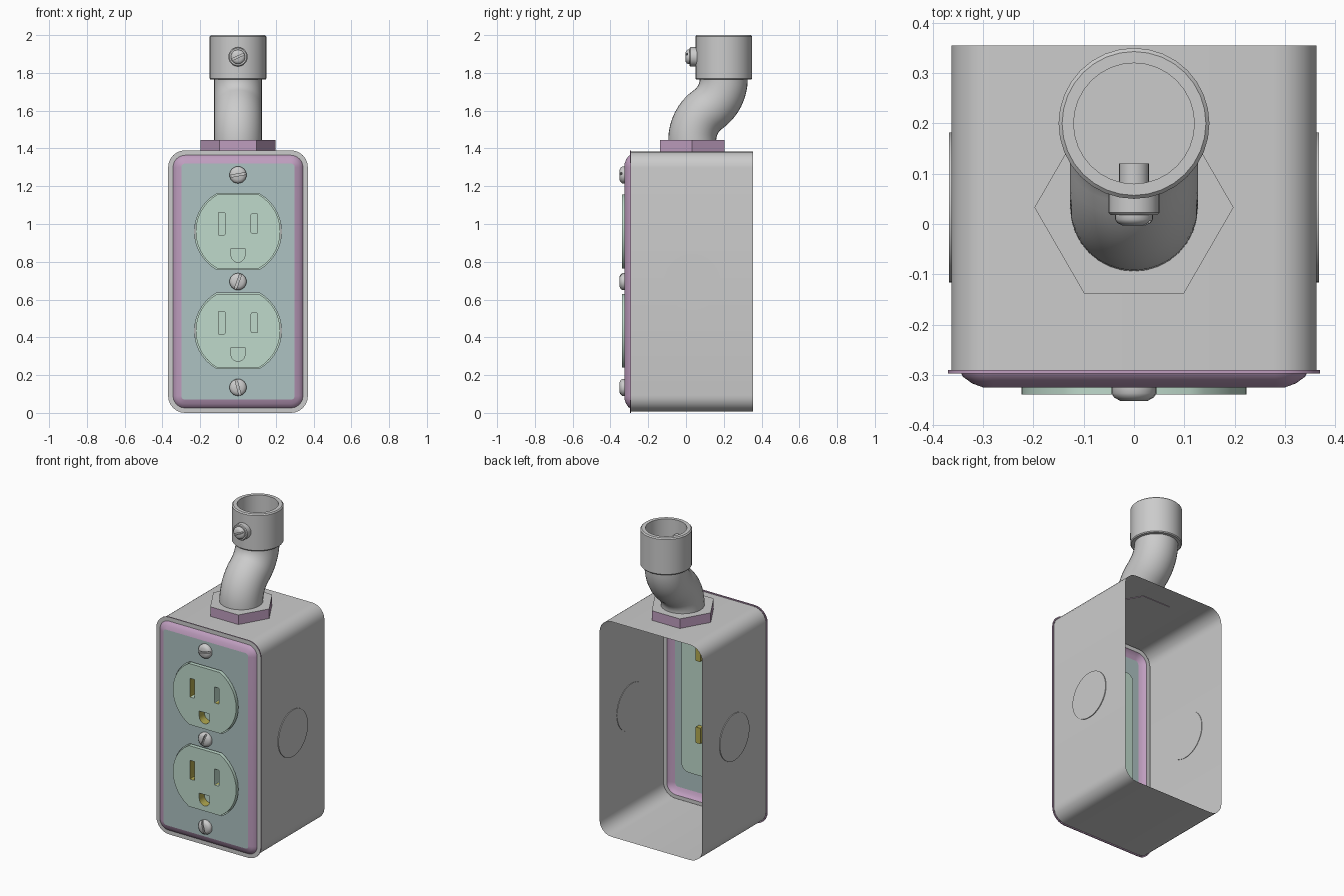
import bpy, bmesh
from math import sin, cos, pi, radians, asin, atan
from mathutils import Vector, Matrix

if "Cube" in bpy.data.objects:
    bpy.data.objects.remove(bpy.data.objects["Cube"])

CZ = 0.695          # height of the box centre
ADD = 0.325         # half height minus half width for every cover outline


def material(name, r, g, b):
    m = bpy.data.materials.new(name)
    m.diffuse_color = (r, g, b, 1)
    m.use_nodes = True
    m.node_tree.nodes["Principled BSDF"].inputs["Base Color"].default_value = m.diffuse_color
    return m


LILAC = material("lilac", 0.52, 0.34, 0.52)
TEAL = material("teal_grey", 0.42, 0.54, 0.54)
MINT = material("mint", 0.52, 0.70, 0.60)
BRASS = material("brass", 0.45, 0.40, 0.08)


def finish(ob, mat=None, angle=35):
    bm = bmesh.new()
    bm.from_mesh(ob.data)
    bmesh.ops.remove_doubles(bm, verts=bm.verts, dist=0.0002)
    bmesh.ops.recalc_face_normals(bm, faces=bm.faces)
    bm.to_mesh(ob.data)
    bm.free()
    if mat:
        ob.data.materials.clear()
        ob.data.materials.append(mat)
    bpy.ops.object.select_all(action='DESELECT')
    ob.select_set(True)
    bpy.context.view_layer.objects.active = ob
    bpy.ops.object.shade_smooth_by_angle(angle=radians(angle))
    return ob


def loft(name, rings, mat=None, cap0=False, cap1=False, angle=35):
    """Skin a list of equal-length closed rings."""
    bm = bmesh.new()
    vs = [[bm.verts.new(p) for p in ring] for ring in rings]
    n = len(vs[0])
    for a, b in zip(vs, vs[1:]):
        for i in range(n):
            j = (i + 1) % n
            bm.faces.new((a[i], a[j], b[j], b[i]))
    if cap0:
        bm.faces.new(vs[0])
    if cap1:
        bm.faces.new(vs[-1])
    me = bpy.data.meshes.new(name)
    bm.to_mesh(me)
    bm.free()
    ob = bpy.data.objects.new(name, me)
    bpy.context.collection.objects.link(ob)
    return finish(ob, mat, angle)


def lathe(name, profile, origin, axis, mat=None, n=32, cap0=True, cap1=True):
    """Turn (radius, distance) pairs around an axis."""
    rot = Vector((0, 0, 1)).rotation_difference(Vector(axis)).to_matrix()
    rings = [[Vector(origin) + rot @ Vector((r * cos(2 * pi * i / n), r * sin(2 * pi * i / n), d))
              for i in range(n)] for r, d in profile]
    return loft(name, rings, mat, cap0, cap1)


def plate(name, loops, y0, y1, mat=None, fill='BOTH'):
    """Extrude x-z outlines (inner loops become holes) from y0 to y1."""
    cu = bpy.data.curves.new(name, 'CURVE')
    cu.dimensions = '2D'
    cu.fill_mode = fill
    cu.extrude = abs(y1 - y0) / 2
    for loop in loops:
        s = cu.splines.new('POLY')
        s.points.add(len(loop) - 1)
        for p, (x, z) in zip(s.points, loop):
            p.co = (x, z, 0, 1)
        s.use_cyclic_u = True
    ob = bpy.data.objects.new(name, cu)
    bpy.context.collection.objects.link(ob)
    ob.rotation_euler = (pi / 2, 0, 0)
    ob.location.y = (y0 + y1) / 2
    bpy.ops.object.select_all(action='DESELECT')
    ob.select_set(True)
    bpy.context.view_layer.objects.active = ob
    bpy.ops.object.convert(target='MESH')
    return finish(bpy.context.view_layer.objects.active, mat)


def rounded(hw, hh, r, cx=0.0, cz=CZ, n=6):
    pts = []
    for q, (sx, sz) in enumerate(((1, 1), (-1, 1), (-1, -1), (1, -1))):
        for i in range(n + 1):
            a = pi / 2 * (q + i / n)
            pts.append((cx + sx * (hw - r) + r * cos(a), cz + sz * (hh - r) + r * sin(a)))
    return pts


def cover_ring(hw, y):
    return [(x, y, z) for x, z in rounded(hw, hw + ADD, hw - 0.28)]


def socket_outline(cz, grow=0.0, n=14):
    r, h = 0.224 + grow, 0.195 + grow
    a = asin(h / r)
    right = [(r * cos(t), r * sin(t)) for t in (-a + 2 * a * i / n for i in range(n + 1))]
    return [(x, cz + z) for x, z in right] + [(-x, cz - z) for x, z in right]


def slots(cz):
    rect = lambda x, z, w, h: rounded(w, h, 0.004, x, z, 2)
    ground = [(0.037, cz - 0.09), (-0.037, cz - 0.09)]
    ground += [(0.037 * cos(pi + pi * i / 10), cz - 0.125 + 0.037 * sin(pi + pi * i / 10)) for i in range(11)]
    return [rect(-0.087, cz + 0.042, 0.017, 0.06), rect(0.087, cz + 0.042, 0.017, 0.051), ground]


def screw(name, z, y, r, h, slot_angle):
    """Domed slotted screw head facing the front."""
    head = lathe(name, [(r, 0), (r, h * .45), (r * .88, h * .75), (r * .6, h)], (0, y, z), (0, -1, 0), n=24)
    rot = Matrix.Rotation(radians(-slot_angle), 4, 'Y')
    bpy.ops.mesh.primitive_cube_add(size=1)
    cut = bpy.context.object
    cut.matrix_world = Matrix.Translation((0, y - h, z)) @ rot @ Matrix.Diagonal((r * 3, h * .9, r * .24, 1))
    cut.hide_render = True
    mod = head.modifiers.new("slot", 'BOOLEAN')
    mod.operation, mod.object = 'DIFFERENCE', cut
    bpy.context.view_layer.objects.active = head
    bpy.ops.object.modifier_apply(modifier=mod.name)
    bpy.data.objects.remove(cut)
    finish(head)


# Open-backed box shell and its front flange
shell = lambda y: [(x, y, z) for x, z in rounded(0.363, 0.363 + ADD, 0.085)]
loft("box_shell", [shell(-0.29), shell(0.355)])
loft("cover_edge", [cover_ring(0.363, -0.290), cover_ring(0.370, -0.290), cover_ring(0.370, -0.297)], LILAC)
loft("cover_flange", [cover_ring(0.370, -0.297), cover_ring(0.344, -0.297)])
loft("cover_bead", [cover_ring(0.344, -0.297), cover_ring(0.340, -0.304),
                    cover_ring(0.322, -0.317), cover_ring(0.300, -0.325)], LILAC)

# Cover panel with two socket openings
centres = (0.96, 0.435)
plate("cover_panel", [rounded(0.300, 0.300 + ADD, 0.02)] + [socket_outline(c, 0.006) for c in centres],
      -0.325, -0.319, TEAL)

# Sockets, brass slot linings and contacts on the back
for label, c in zip(("upper", "lower"), centres):
    plate(label + "_socket_face", [socket_outline(c)] + slots(c), -0.339, -0.285, MINT)
    for i, s in enumerate(slots(c)):
        inner = [(x * 0.999, z) for x, z in s]
        plate(f"{label}_slot_lining_{i}", [inner], -0.3385, -0.286, BRASS, 'NONE')
        plate(f"{label}_contact_{i}", [s], -0.276, -0.245, BRASS)
plate("socket_body", [rounded(0.225, 0.49, 0.05)], -0.286, -0.275, MINT)

# Cover screws
for name, z, a in (("top", 1.26, 10), ("middle", CZ, 70), ("bottom", 0.135, 105)):
    screw(name + "_screw", z, -0.324, 0.045, 0.028, a)

# Knockout discs on both sides
for name, s in (("right", 1), ("left", -1)):
    lathe(name + "_knockout", [(0.149, 0.360), (0.149, 0.368)], (0, 0.033, CZ), (s, 0, 0), n=40)

# Hexagonal lock nut with a grey top
nut = lathe("lock_nut", [(0.198, 1.380), (0.198, 1.444)], (0, 0.033, 0), (0, 0, 1), LILAC, n=6)
nut.data.materials.append(material("grey", 0.6, 0.6, 0.6))
for f in nut.data.polygons:
    if abs(f.normal.z) > 0.9:
        f.material_index = 1

# Offset pipe: two opposite arcs
Y0, Z0, DY, DZ, R = 0.033, 1.444, 0.167, 0.325, 0.127
bend = 2 * atan(DY / DZ)
rad = DZ / 2 / sin(bend)
path = [(Y0, Z0 - 0.03, 0.0)]
path += [(Y0 + rad * (1 - cos(t)), Z0 + rad * sin(t), t) for t in (bend * i / 8 for i in range(9))]
path += [(Y0 + DY - rad * (1 - cos(t)), Z0 + DZ - rad * sin(t), t) for t in (bend * (7 - i) / 8 for i in range(8))]
loft("offset_pipe", [[(R * cos(a), y + R * sin(a) * cos(t), z - R * sin(a) * sin(t))
                      for a in (2 * pi * i / 32 for i in range(32))] for y, z, t in path])

# Conduit collar with its clamping screw
lathe("collar", [(0.120, 1.780), (0.120, 2.0), (0.143, 2.0), (0.150, 1.993), (0.150, 1.770),
                 (0.145, 1.764), (0.120, 1.764)], (0, 0.20, 0), (0, 0, 1))
lathe("collar_boss", [(0.051, 0), (0.051, 0.047), (0.046, 0.052)], (0, 0.07, 1.885), (0, -1, 0), n=24)
lathe("collar_screw_shaft", [(0.03, 0), (0.03, 0.06)], (0, 0.12, 1.885), (0, -1, 0), n=20)
screw("collar_screw", 1.885, 0.019, 0.038, 0.022, 25)
